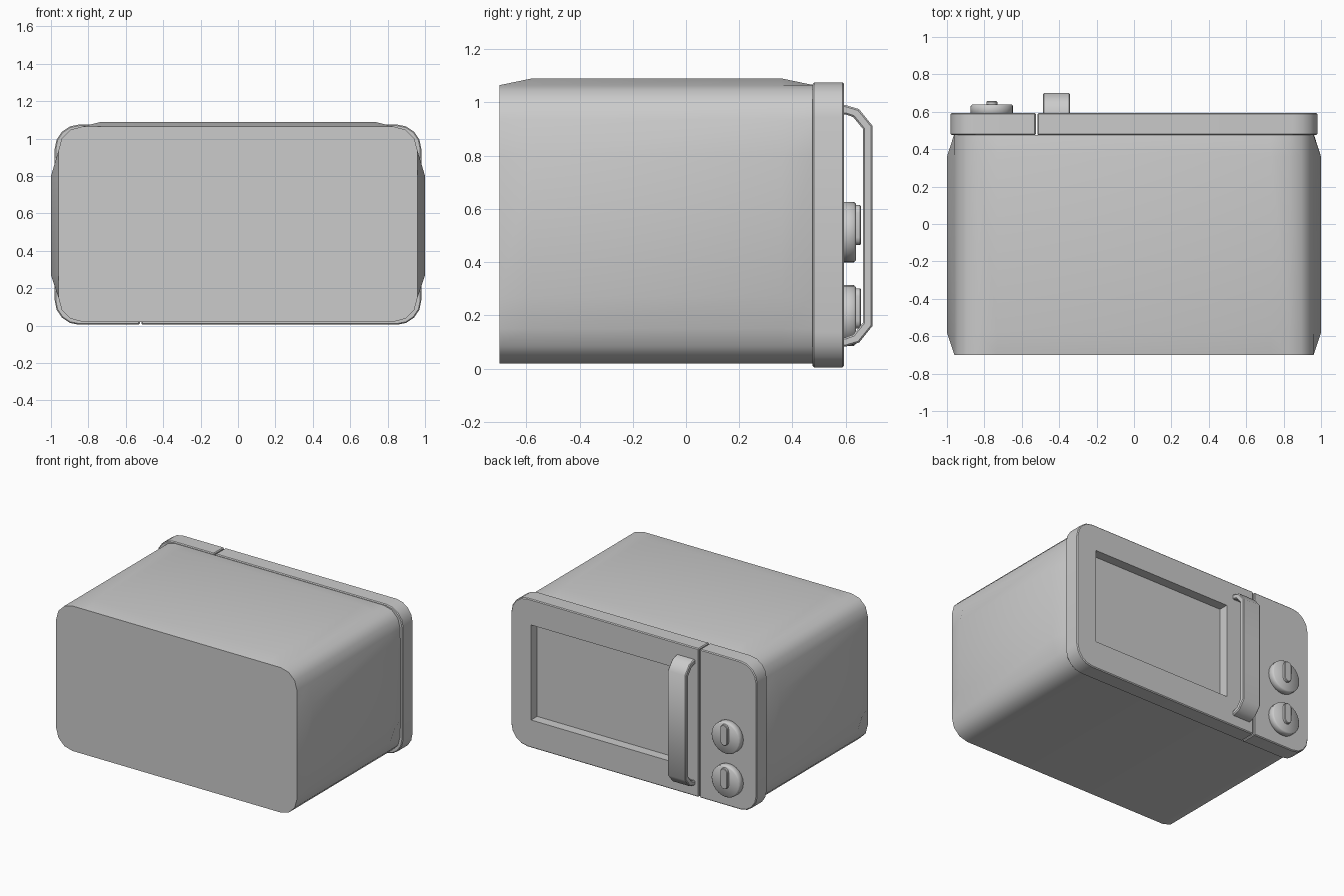
import bpy, bmesh, math
from mathutils import Vector

if "Cube" in bpy.data.objects:
    bpy.data.objects.remove(bpy.data.objects["Cube"])


def finish(name, bm, bevel=0.0, smooth=30):
    bmesh.ops.recalc_face_normals(bm, faces=bm.faces)
    me = bpy.data.meshes.new(name)
    bm.to_mesh(me)
    bm.free()
    ob = bpy.data.objects.new(name, me)
    bpy.context.collection.objects.link(ob)
    bpy.ops.object.select_all(action='DESELECT')
    bpy.context.view_layer.objects.active = ob
    ob.select_set(True)
    if bevel:
        m = ob.modifiers.new("Bevel", 'BEVEL')
        m.width, m.segments, m.limit_method = bevel, 1, 'ANGLE'
        m.angle_limit = math.radians(50)
        bpy.ops.object.modifier_apply(modifier=m.name)
    if smooth:
        bpy.ops.object.shade_smooth_by_angle(angle=math.radians(smooth))
    return ob


def prism(points, offset):
    """Extrude a closed outline of 3D points by an offset."""
    bm = bmesh.new()
    face = bm.faces.new([bm.verts.new(p) for p in points])
    ext = bmesh.ops.extrude_face_region(bm, geom=[face])
    verts = [v for v in ext['geom'] if isinstance(v, bmesh.types.BMVert)]
    bmesh.ops.translate(bm, verts=verts, vec=Vector(offset))
    return bm


def arc(cx, cz, r, a0, a1, n):
    return [(cx + r * math.cos(math.radians(a0 + (a1 - a0) * i / n)),
             cz + r * math.sin(math.radians(a0 + (a1 - a0) * i / n))) for i in range(n + 1)]


# Oven body: lofted rounded sections with bulging top and sides
def section(side, top):
    w, lo, hi, r = 0.96, 0.02, 1.065, 0.13
    right = arc(w - r, lo + r, r, -90, 0, 3) + [(side, 0.27), (side, 0.80)]
    right += arc(w - r, hi - r, r, 0, 90, 3) + [(0.73, top)]
    return right + [(-x, z) for x, z in reversed(right)]


bm = bmesh.new()
rings = []
for y, side, top in ((-0.70, 0.96, 1.065), (-0.58, 1.0, 1.09),
                     (0.36, 1.0, 1.09), (0.475, 0.963, 1.066)):
    rings.append([bm.verts.new((x, y, z)) for x, z in section(side, top)])
for a, b in zip(rings, rings[1:]):
    for i in range(len(a)):
        j = (i + 1) % len(a)
        bm.faces.new((a[i], a[j], b[j], b[i]))
bm.faces.new(rings[0])
bm.faces.new(rings[-1])
finish("oven_body", bm, smooth=35)


# Door and control panel: each rounded on its outer side only
def front_plate(name, inner, outer):
    s = 1 if outer > inner else -1
    w, lo, hi, r = abs(outer), 0.005, 1.075, 0.13
    pts = arc(w - r, lo + r, r, -90, 0, 4) + arc(w - r, hi - r, r, 0, 90, 4)
    pts = [(s * x, z) for x, z in pts] + [(inner, hi), (inner, lo)]
    return finish(name, prism([(x, 0.475, z) for x, z in pts], (0, 0.119, 0)), 0.006)


front_plate("control_panel", -0.525, -0.98)
door = front_plate("door", -0.516, 0.98)

# Window recess cut in the door
cutter = finish("window_cutter", prism(
    [(-0.29, 0.525, 0.205), (0.82, 0.525, 0.205), (0.82, 0.525, 0.89), (-0.29, 0.525, 0.89)],
    (0, 0.2, 0)), smooth=0)
cutter.hide_render = True
bpy.context.view_layer.objects.active = door
mod = door.modifiers.new("Window", 'BOOLEAN')
mod.operation, mod.solver, mod.object = 'DIFFERENCE', 'EXACT', cutter
bpy.ops.object.modifier_apply(modifier=mod.name)
bpy.data.objects.remove(cutter)

# Door handle: bent strip profile in the y-z plane
outer = [(0.585, 0.99), (0.60, 0.99), (0.65, 0.975), (0.70, 0.913)]
inner = [(0.665, 0.90), (0.628, 0.945), (0.60, 0.955), (0.585, 0.955)]
mid = 0.5365
low = lambda pts: [(y, 2 * mid - z) for y, z in reversed(pts)]
profile = outer + low(outer) + low(inner) + inner
finish("door_handle", prism([(-0.487, y, z) for y, z in profile], (0.145, 0, 0)), 0.006, 40)

# Control knobs with raised capsule grips
for n, z in enumerate((0.513, 0.20)):
    disc = arc(-0.76, z, 0.114, 0, 345, 23)
    finish(f"knob_{n + 1}", prism([(x, 0.585, h) for x, h in disc], (0, 0.054, 0)), 0.008, 50)
    grip = arc(-0.76, z + 0.073, 0.029, 0, 180, 6) + arc(-0.76, z - 0.02, 0.029, 180, 360, 6)
    finish(f"knob_grip_{n + 1}", prism([(x, 0.63, h) for x, h in grip], (0, 0.027, 0)), 0.004, 40)
